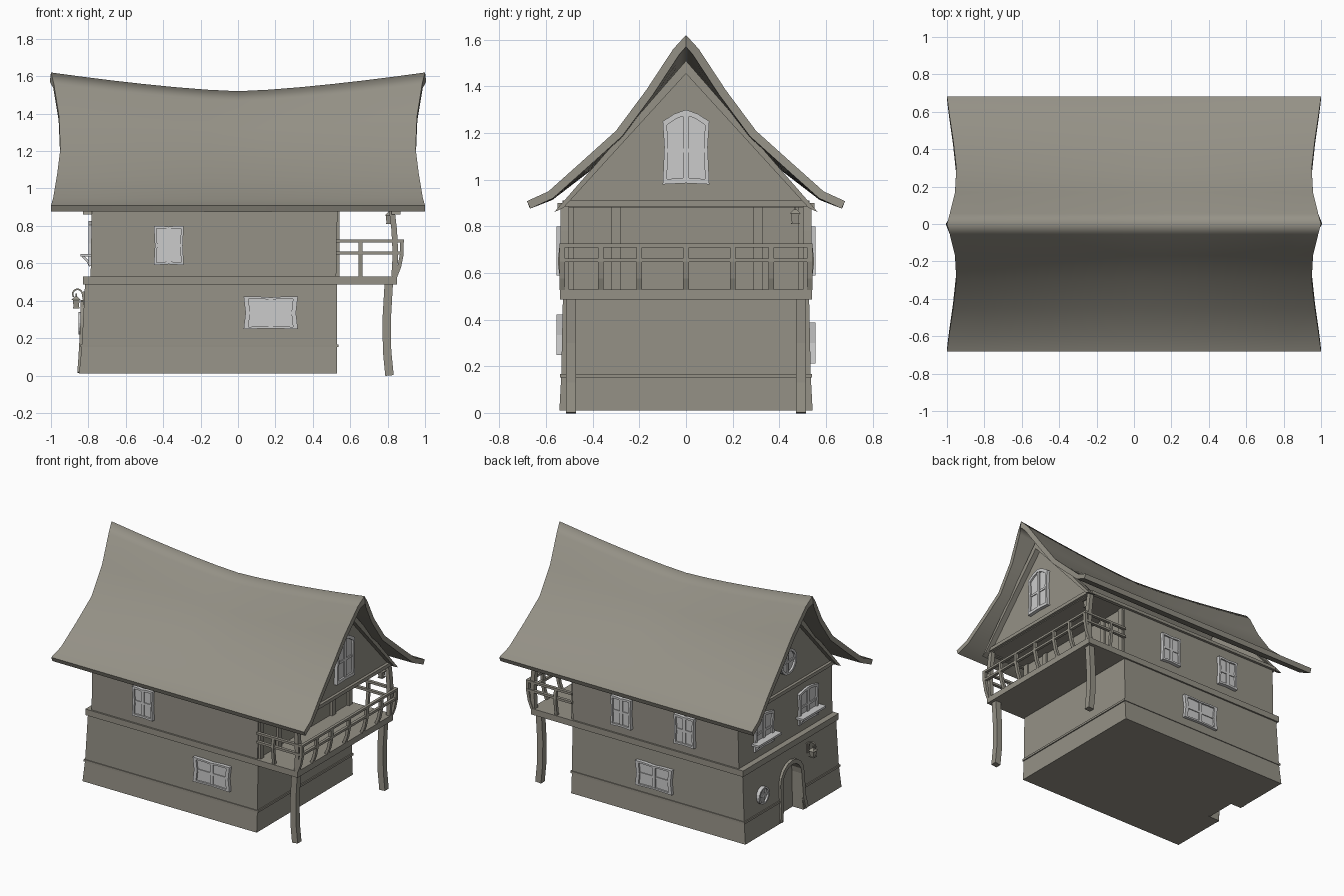
import bpy, bmesh, math
from mathutils import Vector, Matrix

if "Cube" in bpy.data.objects:
    bpy.data.objects.remove(bpy.data.objects["Cube"])


def colour(name, c):
    m = bpy.data.materials.new(name)
    m.diffuse_color = (*c, 1)
    m.use_nodes = True
    m.node_tree.nodes["Principled BSDF"].inputs["Base Color"].default_value = m.diffuse_color
    return m


light = colour("window_grey", (0.62, 0.62, 0.62))
timber = colour("warm_grey", (0.30, 0.285, 0.24))
FRONT, RIGHT, BACK, LEFT = 0, 90, 180, -90


def make(name, verts, faces, mat=None, M=None):
    me = bpy.data.meshes.new(name)
    me.from_pydata([tuple(v) for v in verts], [], faces)
    bm = bmesh.new()
    bm.from_mesh(me)
    if M:
        bm.transform(M)
    bmesh.ops.recalc_face_normals(bm, faces=bm.faces)
    bm.to_mesh(me)
    bm.free()
    ob = bpy.data.objects.new(name, me)
    bpy.context.collection.objects.link(ob)
    me.materials.append(mat or timber)
    return ob


def wall_matrix(side, origin):
    # local u = along wall, -y = outward
    return Matrix.Translation(origin) @ Matrix.Rotation(math.radians(side), 4, 'Z')


def loft(name, loops, mat=None, M=None):
    n = len(loops[0])
    faces = [list(range(n)), [(len(loops) - 1) * n + i for i in range(n)]]
    for k in range(len(loops) - 1):
        for i in range(n):
            j = (i + 1) % n
            faces.append([k * n + i, k * n + j, k * n + n + j, k * n + n + i])
    return make(name, [v for l in loops for v in l], faces, mat, M)


def rect(x0, x1, y, z):
    return [(x0, -y, z), (x1, -y, z), (x1, y, z), (x0, y, z)]


def box(name, x0, x1, y0, y1, z0, z1, mat=None, M=None):
    return loft(name, [[(x0, y0, z), (x1, y0, z), (x1, y1, z), (x0, y1, z)] for z in (z0, z1)], mat, M)


def panel(name, pts, a, b, M, mat=None):
    return loft(name, [[(u, -d, z) for u, z in pts] for d in (a, b)], mat, M)


def ring(name, pts, k, a, b, M, mat=None):
    n = len(pts)
    v = [(u * s, -d, z * s if s == 1 else z * (1 - (1 - k) * 0.8)) for d in (a, b) for s in (1, k) for u, z in pts]
    f = []
    for i in range(n):
        j = (i + 1) % n
        for p, q in ((0, n), (2 * n, 3 * n), (0, 2 * n), (n, 3 * n)):
            f.append([p + i, p + j, q + j, q + i])
    return make(name, v, f, mat, M)


def bar(name, pts, w, d, M=None, mat=None):
    # rectangular section swept along a path
    pts = [Vector(p) for p in pts]
    loops = []
    for i, p in enumerate(pts):
        t = (pts[min(i + 1, len(pts) - 1)] - pts[max(i - 1, 0)]).normalized()
        ref = Vector((0, 1, 0)) if abs(t.y) < 0.9 else Vector((0, 0, 1))
        s = t.cross(ref).normalized()
        r = s.cross(t).normalized()
        loops.append([p + s * w * a / 2 + r * d * b / 2 for a, b in ((-1, -1), (1, -1), (1, 1), (-1, 1))])
    return loft(name, loops, mat, M)


def window(name, side, origin, w, h, peak=0.0):
    M = wall_matrix(side, origin)
    a, b = w / 2, h / 2
    pts = [(-a, -b), (0, -b + 0.005), (a, -b), (a * 0.93, 0), (a, b - peak), (a * 0.5, b - peak * 0.35),
           (0, b - 0.005 * (peak == 0)), (-a * 0.5, b - peak * 0.35), (-a, b - peak), (-a * 0.93, 0)]
    panel(name + "_pane", [(u * 0.95, z * 0.95) for u, z in pts], -0.03, 0.008, M, light)
    ring(name + "_frame", pts, 0.82, -0.03, 0.02, M, light)
    box(name + "_mullion", -0.012, 0.012, -0.016, 0.02, -b * 0.9, b * 0.93, light, M)
    box(name + "_crossbar", -a * 0.88, a * 0.88, -0.014, 0.02, -0.008 - peak * 0.3, 0.008 - peak * 0.3, light, M)


def round_window(name, side, origin, r):
    M = wall_matrix(side, origin)
    pts = [(r * math.cos(i * math.pi / 8), r * math.sin(i * math.pi / 8)) for i in range(16)]
    panel(name + "_pane", [(u * 0.9, z * 0.9) for u, z in pts], -0.03, 0.008, M, light)
    ring(name + "_frame", pts, 0.78, -0.03, 0.022, M, light)
    box(name + "_mullion", -0.007, 0.007, -0.016, 0.02, -r * 0.8, r * 0.8, light, M)
    box(name + "_crossbar", -r * 0.8, r * 0.8, -0.016, 0.02, -0.007, 0.007, light, M)


def lantern(x, y, z):
    # hangs below the given point
    def sq(r, h):
        return [(x + r * c, y + r * s, z - h) for c, s in ((-1, -1), (1, -1), (1, 1), (-1, 1))]
    loft("lantern_body", [sq(0.014, 0.07), sq(0.018, 0.03)])
    loft("lantern_cap", [sq(0.024, 0.03), sq(0.006, 0.012)])
    loft("lantern_base", [sq(0.018, 0.076), sq(0.018, 0.07)])
    bar("lantern_hook", [(x, y, z - 0.015), (x, y, z + 0.004)], 0.006, 0.006)


# Roof: curved profile, sagging ridge, waisted ends (y, z, half length)
prof = [(0, 1.62, 1.0), (0.055, 1.56, 0.985), (0.17, 1.385, 0.957), (0.3, 1.21, 0.95), (0.45, 1.075, 0.967),
        (0.59, 0.95, 0.988), (0.682, 0.908, 1.0)]
full = [(-y, z, l) for y, z, l in prof[:0:-1]] + prof
N = 12
verts, faces = [], []
for y, z, l in full:
    for i in range(N + 1):
        t = 2 * i / N - 1
        verts.append((t * l, y, z - 0.1 * (1 - abs(t) ** 1.4) * (z - 0.908) / 0.712))
for r in range(len(full) - 1):
    for i in range(N):
        k = r * (N + 1) + i
        faces.append([k, k + 1, k + N + 2, k + N + 1])
roof = make("roof", verts, faces)
if roof.data.polygons[0].normal.z < 0:
    roof.data.flip_normals()
m = roof.modifiers.new("thickness", 'SOLIDIFY')
m.thickness, m.offset, m.use_even_offset = 0.035, -1, True
bpy.context.view_layer.objects.active = roof
roof.select_set(True)
bpy.ops.object.modifier_apply(modifier="thickness")
bpy.ops.object.shade_smooth_by_angle(angle=math.radians(40))
roof.select_set(False)
for e in roof.data.edges:  # the ridge itself is shaded soft
    p, q = (roof.data.vertices[i].co for i in e.vertices)
    if abs(p.y) < 0.001 and abs(q.y) < 0.001 and abs(p.x - q.x) > 0.05:
        e.use_edge_sharp = False

# Ground floor with arched door recess
ground = loft("ground_floor_wall", [rect(-0.85, 0.528, 0.543, 0.01), rect(-0.835, 0.528, 0.535, 0.16),
                                    rect(-0.818, 0.528, 0.528, 0.49)])
arch = [(0.105 * math.cos(i * math.pi / 8), 0.27 + 0.105 * math.sin(i * math.pi / 8)) for i in range(9)]
door_M = wall_matrix(LEFT, (-0.84, 0, 0))
cutter = panel("door_cutter", [(-0.115, -0.05), (0.115, -0.05)] + arch[:], -0.09, 0.1, door_M)
cutter.hide_render = True
m = ground.modifiers.new("door", 'BOOLEAN')
m.operation, m.object, m.solver = 'DIFFERENCE', cutter, 'EXACT'
bpy.context.view_layer.objects.active = ground
bpy.ops.object.modifier_apply(modifier="door")
bpy.data.objects.remove(cutter)
panel("door", [(-0.11, 0.01), (0.11, 0.01)] + arch, -0.1, -0.075, door_M)
path = [(0.145, -0.004, 0.015), (0.125, 0.002, 0.1)]
path += [(u * 1.14, 0.012, 0.27 + (z - 0.27) * 1.14) for u, z in arch]
path += [(-0.125, 0.002, 0.1), (-0.145, -0.004, 0.015)]
bar("door_frame", path, 0.03, 0.03, door_M)

# Plinth strip, interrupted at the door
for s in (-1, 1):
    box("plinth_strip_side", -0.84, 0.53, s * 0.53, s * 0.541, 0.152, 0.167)
    box("plinth_strip_left", -0.842, -0.83, s * 0.14, s * 0.541, 0.152, 0.167)
box("plinth_strip_right", 0.52, 0.536, -0.541, 0.541, 0.152, 0.167)

# Floor slab, upper storey, ceiling, eave beams
box("floor_slab", -0.83, 0.85, -0.54, 0.54, 0.487, 0.53)
loft("upper_wall", [rect(-0.788, 0.525, 0.528, 0.53), rect(-0.782, 0.532, 0.532, 0.89)])
box("balcony_ceiling", 0.5, 0.83, -0.53, 0.53, 0.885, 0.9)
for s in (-1, 1):
    box("eave_beam", -0.79, 0.83, s * 0.525, s * 0.55, 0.877, 0.9)

# Gables with rake boards
for side, x in ((RIGHT, 0.83), (LEFT, -0.79)):
    M = wall_matrix(side, (x, 0, 0))
    panel("gable_wall", [(-0.545, 0.88), (0.545, 0.88), (0, 1.49)], -0.03, 0, M)
    for s in (-1, 1):
        panel("rake_board", [(s * 0.566, 0.86), (0, 1.51), (0, 1.455), (s * 0.525, 0.88)], -0.01, 0.04, M)
    panel("gable_tie_beam", [(-0.53, 0.885), (0.53, 0.885), (0.53, 0.91), (-0.53, 0.91)], 0, 0.02, M)

# Windows
window("front_upper_window", FRONT, (-0.37, -0.535, 0.695), 0.16, 0.21)
window("front_lower_window", FRONT, (0.175, -0.535, 0.335), 0.29, 0.175)
for x in (0.13, -0.37):
    window("back_upper_window", BACK, (x, 0.535, 0.695), 0.16, 0.21)
window("back_lower_window", BACK, (-0.13, 0.535, 0.3), 0.29, 0.175)
window("gable_window", RIGHT, (0.835, 0, 1.14), 0.2, 0.32, 0.05)
round_window("gable_round_window", LEFT, (-0.795, 0, 1.1), 0.09)
round_window("ground_round_window", LEFT, (-0.83, 0.33, 0.28), 0.06)
for y in (-0.25, 0.25):
    window("left_upper_window", LEFT, (-0.78, y, 0.705), 0.22, 0.24, 0.02)
    # Window shelf with brackets
    box("window_shelf", -0.842, -0.785, y - 0.13, y + 0.13, 0.635, 0.65, light)
    for s in (-1, 1):
        bar("shelf_bracket", [(-0.79, y + s * 0.09, 0.585), (-0.803, y + s * 0.09, 0.61), (-0.83, y + s * 0.09, 0.637)],
            0.014, 0.018, None, light)

# Balcony: timber on the house wall, posts
for y in (-0.5, -0.3, 0.31, 0.5):
    box("wall_timber", 0.52, 0.543, y - 0.02, y + 0.02, 0.53, 0.885)
for s in (-1, 1):
    bar("lower_post", [(0.81, s * 0.493, 0), (0.797, s * 0.493, 0.13), (0.795, s * 0.493, 0.3), (0.806, s * 0.493, 0.49)],
        0.045, 0.043)
    bar("upper_post", [(0.835, s * 0.52, 0.53), (0.842, s * 0.52, 0.65), (0.835, s * 0.52, 0.78), (0.822, s * 0.52, 0.89)],
        0.03, 0.035)
    # Side rails
    for z in (0.655, 0.718):
        bar("side_rail", [(0.525, s * 0.532, z), (0.88, s * 0.532, z)], 0.016, 0.022)
    bar("side_baluster", [(0.655, s * 0.525, 0.53), (0.655, s * 0.54, 0.65), (0.655, s * 0.532, 0.72)], 0.02, 0.02)

# Front rails and bowed balusters
for z, x in ((0.655, 0.875), (0.718, 0.877)):
    bar("balcony_rail", [(x, -0.543, z), (x, 0.543, z)], 0.02, 0.016)
for y in (-0.53, -0.365, -0.2, 0, 0.2, 0.365, 0.53):
    bar("balcony_baluster", [(0.842, y, 0.53), (0.862, y, 0.58), (0.876, y, 0.65), (0.876, y, 0.722)], 0.02, 0.024)

# Lanterns: one on a curled bracket by the door, one under the balcony ceiling
curl = [(-0.825, -0.2, 0.40), (-0.832, -0.2, 0.44)]
curl += [(-0.858 + 0.026 * math.cos(a), -0.2, 0.435 + 0.026 * math.sin(a))
         for a in [math.radians(20 + 28 * i) for i in range(8)]]
bar("lantern_bracket", curl, 0.008, 0.01)
box("bracket_plate", -0.83, -0.818, -0.213, -0.187, 0.38, 0.45)
lantern(-0.865, -0.2, 0.435)
lantern(0.808, 0.468, 0.885)
